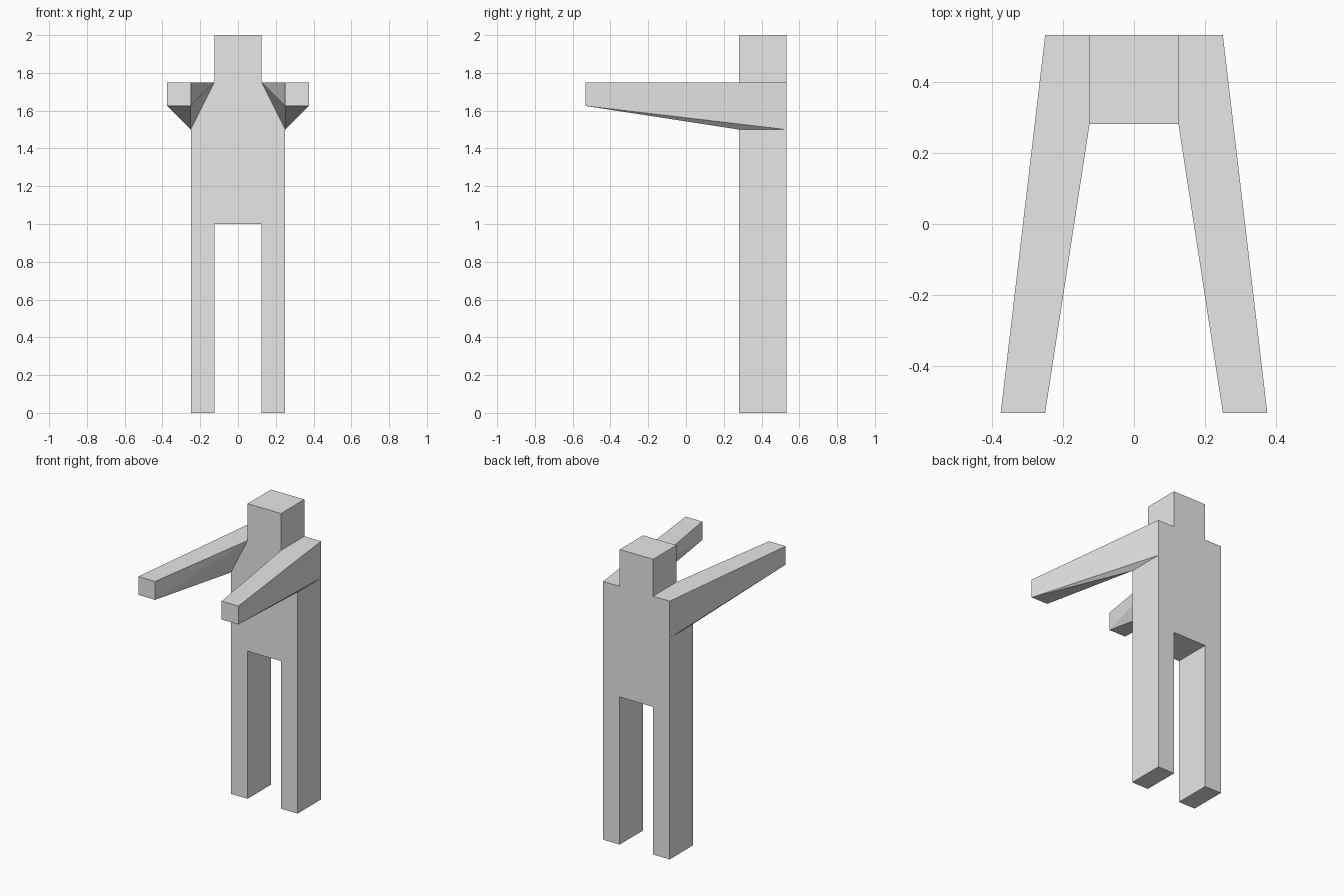
import bpy
import bmesh
from mathutils import Vector

cube = bpy.data.objects.get("Cube")
if cube:
    bpy.data.objects.remove(cube, do_unlink=True)

# Unit sizes shared by every part
W, N = 0.25, 0.125            # half shoulder width, half neck width
BACK, FRONT = 0.53125, 0.28125
HIP, PIT, SHOULDER, TOP = 1.0, 1.5, 1.75, 2.0

grey = bpy.data.materials.new("light grey")
grey.use_nodes = True
grey.diffuse_color = (0.8, 0.8, 0.8, 1)
grey.node_tree.nodes["Principled BSDF"].inputs["Base Color"].default_value = (0.8, 0.8, 0.8, 1)


def make_part(name, faces):
    """Build a flat-shaded part from corner loops, with normals facing out."""
    bm = bmesh.new()
    corners = {}
    for loop in faces:
        for p in loop:
            if p not in corners:
                corners[p] = bm.verts.new(p)
        bm.faces.new([corners[p] for p in loop])
    middle = sum((v.co for v in bm.verts), Vector()) / len(bm.verts)
    bm.normal_update()
    for f in bm.faces:
        if f.normal.dot(f.calc_center_median() - middle) < 0:
            f.normal_flip()
    mesh = bpy.data.meshes.new(name)
    bm.to_mesh(mesh)
    bm.free()
    mesh.materials.append(grey)
    obj = bpy.data.objects.new(name, mesh)
    bpy.context.collection.objects.link(obj)
    return obj


def make_prism(name, outline, joined=()):
    """Extrude an x-z outline front to back; joined sides stay open."""
    front = [(x, FRONT, z) for x, z in outline]
    back = [(x, BACK, z) for x, z in outline]
    faces = [front, back]
    for i in range(len(outline)):
        if i not in joined:
            j = (i + 1) % len(outline)
            faces.append([front[i], front[j], back[j], back[i]])
    return make_prism_object(name, faces)


def make_prism_object(name, faces):
    return make_part(name, faces)


# Torso, open where the legs, arms and head join
make_prism("torso", [(-W, HIP), (-N, HIP), (N, HIP), (W, HIP), (W, PIT),
                     (N, SHOULDER), (-N, SHOULDER), (-W, PIT)], (0, 2, 4, 5, 6))

# Head
make_prism("head", [(-N, SHOULDER), (N, SHOULDER), (N, TOP), (-N, TOP)], (0,))

# Legs and forward-reaching arms
for side, s in (("left", 1), ("right", -1)):
    make_prism(side + "_leg", [(s * N, 0), (s * W, 0), (s * W, HIP), (s * N, HIP)], (2,))

    wrist = SHOULDER - N
    in_top, out_top = (s * W, -BACK, SHOULDER), (s * (W + N), -BACK, SHOULDER)
    in_low, out_low = (s * W, -BACK, wrist), (s * (W + N), -BACK, wrist)
    neck_front, neck_back = (s * N, FRONT, SHOULDER), (s * N, BACK, SHOULDER)
    pit_front, pit_back = (s * W, FRONT, PIT), (s * W, BACK, PIT)
    shoulder_back = (s * W, BACK, SHOULDER)
    make_part(side + "_arm", [
        [in_top, out_top, out_low, in_low],                          # hand end
        [in_top, out_top, shoulder_back, neck_back, neck_front],     # top
        [out_top, out_low, pit_back, shoulder_back],                 # outer side
        [in_top, in_low, neck_front], [in_low, pit_front, neck_front],   # inner side
        [in_low, out_low, pit_front], [out_low, pit_back, pit_front],    # underside
        [neck_back, shoulder_back, pit_back],                        # shoulder blade
    ])
